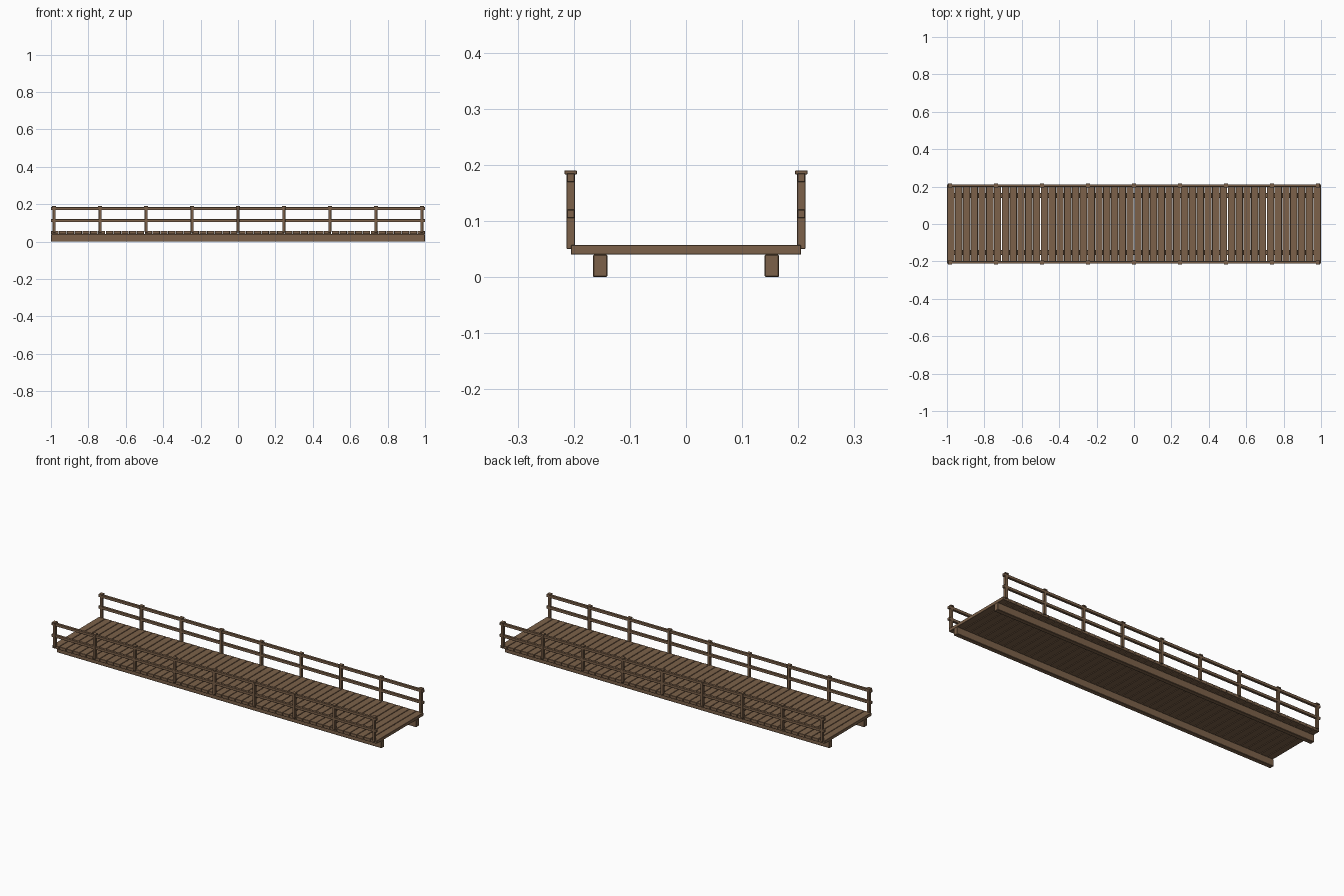
import bpy
import bmesh
from mathutils import Matrix, Vector

default = bpy.data.objects.get("Cube")
if default:
    bpy.data.objects.remove(default, do_unlink=True)

# One weathered timber colour
wood = bpy.data.materials.new("brown_wood")
wood.use_nodes = True
colour = (0.2, 0.12, 0.067, 1)
wood.diffuse_color = colour
shader = wood.node_tree.nodes["Principled BSDF"]
shader.inputs["Base Color"].default_value = colour
shader.inputs["Roughness"].default_value = 0.9


def timber(name, size, location, bevel=0.001):
    """A sawn timber with lightly chamfered edges."""
    mesh = bpy.data.meshes.new(name)
    bm = bmesh.new()
    bmesh.ops.create_cube(bm, size=1, matrix=Matrix.Diagonal((*size, 1)))
    bmesh.ops.bevel(bm, geom=bm.edges[:], offset=bevel, segments=1, affect="EDGES")
    bm.to_mesh(mesh)
    bm.free()
    mesh.materials.append(wood)
    obj = bpy.data.objects.new(name, mesh)
    obj.location = Vector(location)
    bpy.context.collection.objects.link(obj)
    return obj


# Deck of crosswise planks with narrow gaps
PLANKS = 48
pitch = 2 / PLANKS
for i in range(PLANKS):
    x = -1 + pitch * (i + 0.5)
    timber(f"deck_plank_{i + 1}", (pitch - 0.003, 0.41, 0.017), (x, 0, 0.0485))

# Bearers and railings on both sides
POSTS = 9
for side, y in (("front", -1), ("back", 1)):
    timber(f"{side}_beam", (2, 0.026, 0.04), (0, y * 0.153, 0.02), 0.002)
    rail_y = y * 0.2055
    for level, z in (("middle", 0.1125), ("top", 0.177)):
        timber(f"{side}_{level}_rail", (2, 0.014, 0.015), (0, rail_y, z))
    for i in range(POSTS):
        x = 0.983 * (2 * i / (POSTS - 1) - 1)
        timber(f"{side}_post_{i + 1}", (0.015, 0.015, 0.135), (x, rail_y, 0.1175))
        timber(f"{side}_post_cap_{i + 1}", (0.022, 0.022, 0.007), (x, rail_y, 0.1865))
